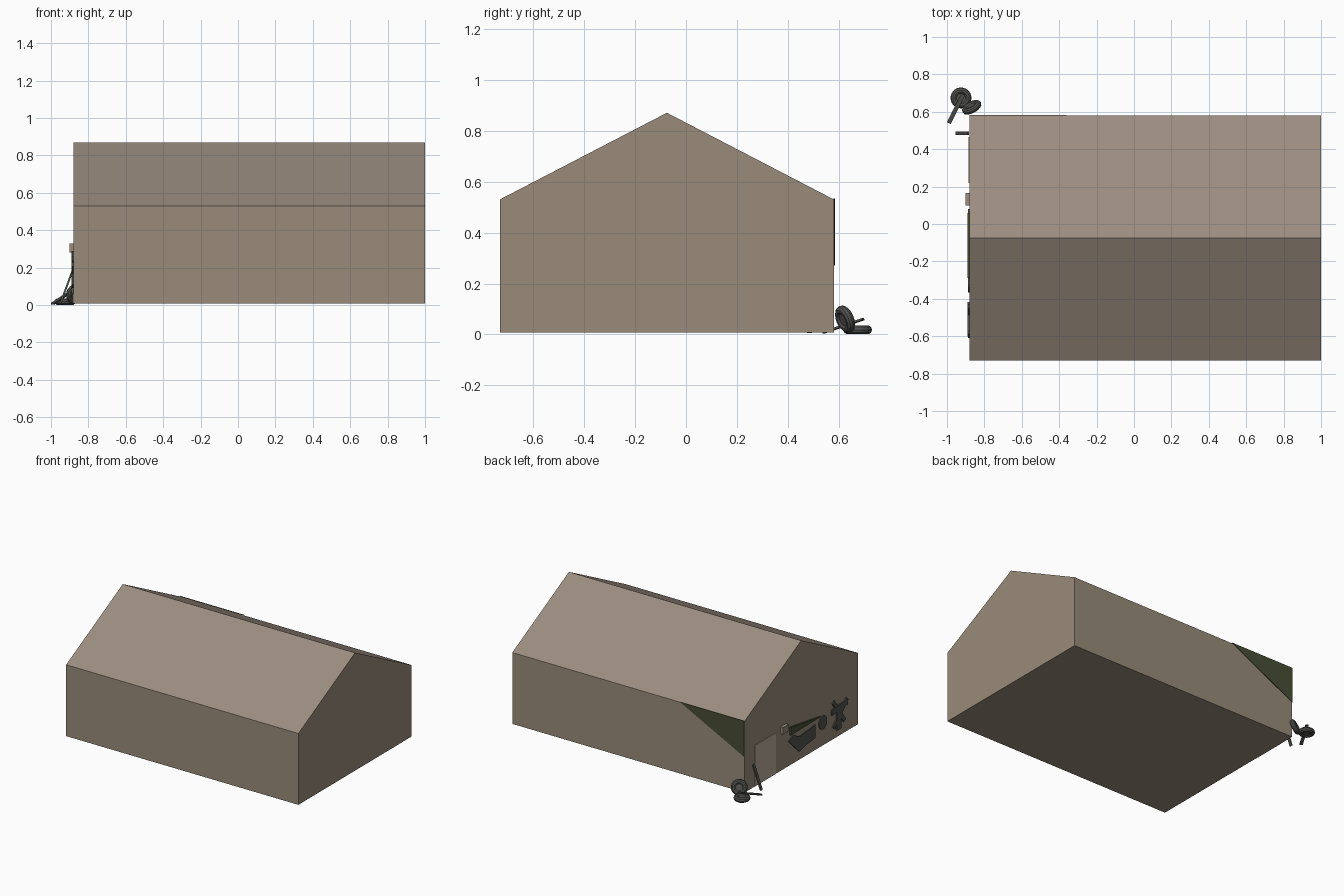
import bpy, bmesh, math
from mathutils import Vector

if "Cube" in bpy.data.objects:
    bpy.data.objects.remove(bpy.data.objects["Cube"])


def mat(name, rgb):
    m = bpy.data.materials.new(name)
    m.diffuse_color = (*rgb, 1)
    m.use_nodes = True
    m.node_tree.nodes["Principled BSDF"].inputs["Base Color"].default_value = m.diffuse_color
    return m


WALL = mat("wall_brown", (0.32, 0.26, 0.195))
ROOF = mat("roof_brown", (0.33, 0.265, 0.215))
DOOR = mat("door_tan", (0.50, 0.41, 0.33))
GREEN = mat("dark_green", (0.065, 0.075, 0.035))
GREY = mat("dark_grey", (0.085, 0.088, 0.08))
X0, X1, YB, YF, Z0, EAVE, RIDGE = -0.88, 1.0, 0.58, -0.73, 0.008, 0.53, 0.87


def prism(name, pts, offset, material):
    """Extrude a flat outline of 3D points along an offset."""
    bm = bmesh.new()
    f = bm.faces.new([bm.verts.new(p) for p in pts])
    r = bmesh.ops.extrude_face_region(bm, geom=[f], use_keep_orig=True)
    new = [v for v in r["geom"] if isinstance(v, bmesh.types.BMVert)]
    bmesh.ops.translate(bm, verts=new, vec=offset)
    bmesh.ops.recalc_face_normals(bm, faces=bm.faces)
    me = bpy.data.meshes.new(name)
    bm.to_mesh(me)
    bm.free()
    ob = bpy.data.objects.new(name, me)
    bpy.context.collection.objects.link(ob)
    me.materials.append(material)
    return ob


def wall_plate(name, yz, material, depth=0.008):
    """Plate on the left gable wall from a (y, z) outline."""
    return prism(name, [(X0 + 0.001, y, z) for y, z in yz], (-depth, 0, 0), material)


def bar(name, a, b, width, thick, material, side=(0, 1, 0)):
    """Straight plank from a to b; side is the width direction."""
    a, b = Vector(a), Vector(b)
    d = (b - a).normalized()
    s = Vector(side)
    s = (s - d * s.dot(d)).normalized() * width / 2
    n = d.cross(s).normalized() * thick
    return prism(name, [p - n / 2 for p in (a - s, a + s, b + s, b - s)], n, material)


def tyre(name, centre, normal, radius=0.056, tube=0.018):
    rot = Vector(normal).to_track_quat('Z', 'Y').to_euler()
    bpy.ops.mesh.primitive_torus_add(location=centre, rotation=rot, major_segments=24,
                                     minor_segments=10, major_radius=radius - tube, minor_radius=tube)
    t = bpy.context.object
    bpy.ops.mesh.primitive_cylinder_add(location=centre, rotation=rot, vertices=24,
                                        radius=radius - tube, depth=0.022)
    hub = bpy.context.object
    for ob, n in ((t, name), (hub, name + "_hub")):
        ob.name = n
        ob.data.materials.append(GREY)
        bpy.context.view_layer.objects.active = ob
        ob.select_set(True)
        bpy.ops.object.shade_smooth_by_angle()


# building with a gabled roof
ym = (YB + YF) / 2
barn = prism("barn", [(X0, YF, Z0), (X0, YB, Z0), (X0, YB, EAVE), (X0, ym, RIDGE), (X0, YF, EAVE)],
             (X1 - X0, 0, 0), WALL)
barn.data.materials.append(ROOF)
for p in barn.data.polygons:
    if p.normal.z > 0.3:
        p.material_index = 1

# green patch in the corner of the back wall
prism("corner_patch", [(X0, YB - 0.001, EAVE + 0.003), (-0.36, YB - 0.001, EAVE + 0.003),
                       (X0, YB - 0.001, 0.27)], (0, 0.005, 0), GREEN)

# door and small box on the left gable wall
wall_plate("door", [(0.464, 0.01), (0.22, 0.01), (0.22, 0.31), (0.464, 0.31)], DOOR, 0.005)
wall_plate("wall_box", [(0.165, 0.28), (0.10, 0.28), (0.10, 0.33), (0.165, 0.33)], ROOF, 0.021)

# scrap hung on the wall
wall_plate("green_pennant", [(0.06, 0.29), (0.06, 0.23), (-0.29, 0.235)], GREEN, 0.012)
wall_plate("scrap_panel", [(0.08, 0.193), (0.02, 0.215), (-0.05, 0.18), (-0.23, 0.197), (-0.23, 0.10),
                           (-0.12, 0.09), (-0.046, 0.07)], GREY)
wall_plate("round_plate", [(-0.32 + 0.045 * math.cos(i * math.pi / 8), 0.178 + 0.05 * math.sin(i * math.pi / 8))
                           for i in range(16)], GREY)
for i, (a, b, w) in enumerate((((-0.44, 0.28), (-0.57, 0.10), 0.03), ((-0.60, 0.25), (-0.44, 0.09), 0.03),
                               ((-0.42, 0.21), (-0.60, 0.225), 0.04), ((-0.50, 0.24), (-0.50, 0.06), 0.05))):
    side = (0, b[1] - a[1], a[0] - b[0])
    bar(f"hung_tool_{i}", (X0 - 0.004, *a), (X0 - 0.004, *b), w, 0.008 + i * 0.001, GREY, side)

# leaning plank, tyres and a stick lying over the flat tyre
bar("leaning_plank", (-0.95, 0.485, 0.008), (-0.886, 0.485, 0.18), 0.02, 0.01, GREY)
tyre("flat_tyre", (-0.925, 0.674, 0.018), (0, 0, 1))
tyre("leaning_tyre", (-0.868, 0.624, 0.060), (-0.45, 0.83, 0.35))
bar("stick", (-0.99, 0.54, 0.008), (-0.912, 0.695, 0.06), 0.022, 0.008, GREY, (1, -0.5, 0))
